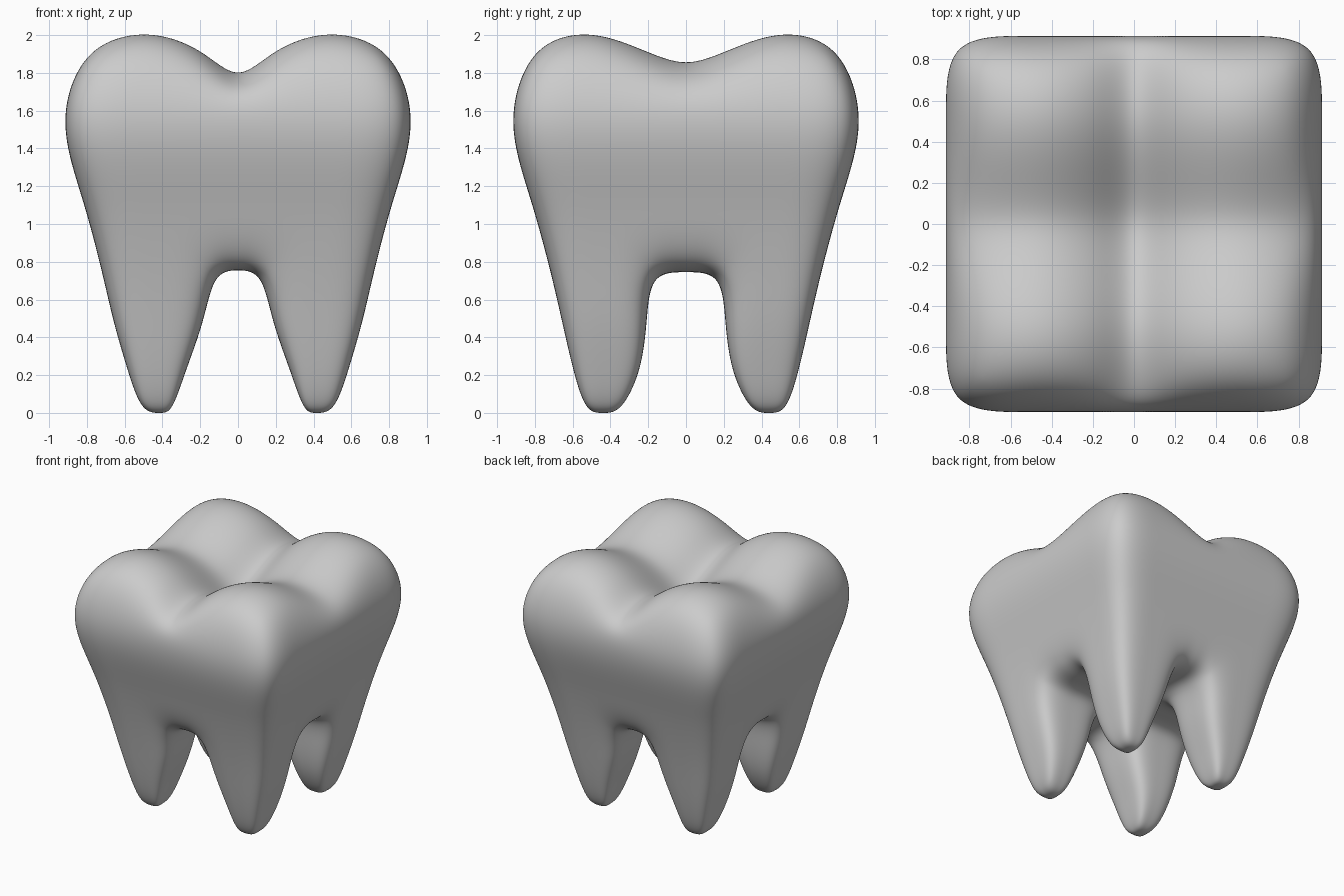
import bpy, bmesh
from itertools import product

if "Cube" in bpy.data.objects:
    bpy.data.objects.remove(bpy.data.objects["Cube"])

# Cage layers: z, then inner / middle / outer offsets in x and in y
LAYERS = [
    (0.00, (0.35, 0.41, 0.51), (0.345, 0.44, 0.53)),   # root tips
    (0.22, (0.279, 0.43, 0.583), (0.236, 0.42, 0.597)),
    (0.48, (0.18, 0.42, 0.66), (0.207, 0.43, 0.655)),
    (0.745, (0.13, 0.42, 0.718), (0.19, 0.45, 0.715)),  # top of the arches
    (1.10, (0.18, 0.46, 0.81), (0.20, 0.48, 0.81)),
    (1.40, (0.20, 0.52, 0.912), (0.21, 0.53, 0.912)),
    (1.66, (0.20, 0.52, 0.925), (0.21, 0.53, 0.925)),
    (2.00, (0.18, 0.47, 0.79), (0.20, 0.50, 0.80)),    # chewing surface
]
ARCH, TOP = 3, len(LAYERS) - 1
# Height offsets of the chewing surface, from the centre groove to the rim
DIP_X = (-0.261, -0.078, 0.033, -0.05)
DIP_Y = (-0.171, -0.093, 0.033, -0.04)


def offset(i, row):
    return 0.0 if i == 0 else row[abs(i) - 1] * (1 if i > 0 else -1)


def position(i, j, k):
    z, xs, ys = LAYERS[k]
    if k == TOP:
        z += DIP_X[abs(i)] + DIP_Y[abs(j)]
    elif k == ARCH and i == 0 and abs(j) < 3:
        z += 0.02
    return offset(i, xs), offset(j, ys), z


def solid(i, j, k):
    if not (-3 <= i < 3 and -3 <= j < 3 and 0 <= k < TOP):
        return False
    return k >= ARCH or (i not in (-1, 0) and j not in (-1, 0))


# Build the skin of the solid cells: crown on top, four roots below
bm = bmesh.new()
verts = {}


def vert(key):
    if key not in verts:
        verts[key] = bm.verts.new(position(*key))
    return verts[key]


for cell in product(range(-3, 3), range(-3, 3), range(TOP)):
    if not solid(*cell):
        continue
    for axis, side in product(range(3), (0, 1)):
        near = list(cell)
        near[axis] += 1 if side else -1
        if solid(*near):
            continue
        u, v = (axis + 1) % 3, (axis + 2) % 3
        corners = []
        for du, dv in ((0, 0), (1, 0), (1, 1), (0, 1)):
            key = list(cell)
            key[axis] += side
            key[u] += du
            key[v] += dv
            corners.append(vert(tuple(key)))
        bm.faces.new(corners if side else corners[::-1])

for face in bm.faces:
    face.smooth = True
mesh = bpy.data.meshes.new("tooth")
bm.to_mesh(mesh)
bm.free()
tooth = bpy.data.objects.new("tooth", mesh)
bpy.context.collection.objects.link(tooth)

# Round the cage into the smooth tooth
sub = tooth.modifiers.new("smooth", 'SUBSURF')
sub.levels = sub.render_levels = 4
